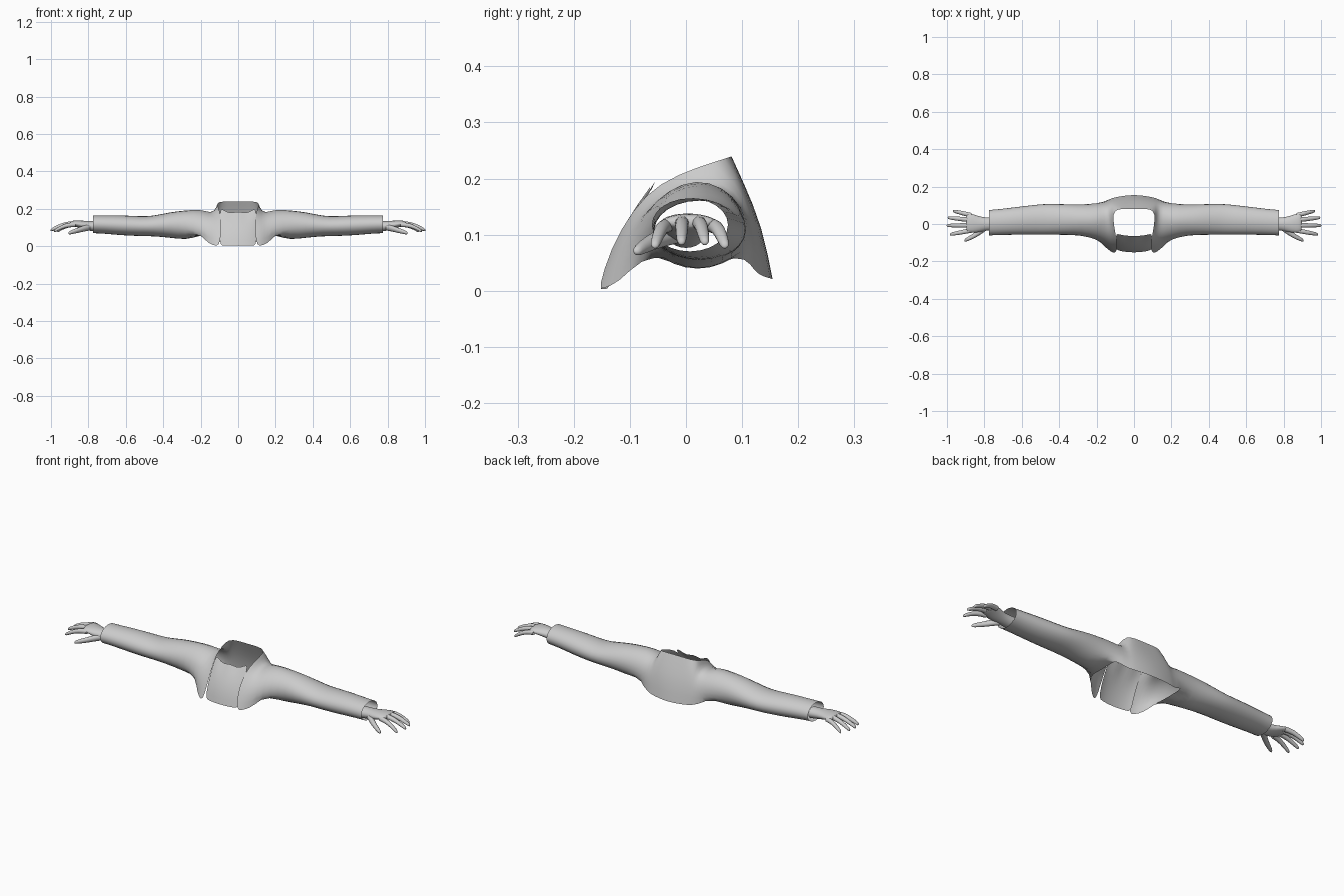
import bpy, bmesh, math

if "Cube" in bpy.data.objects:
    bpy.data.objects.remove(bpy.data.objects["Cube"])

grey = bpy.data.materials.new("light grey")
grey.diffuse_color = (0.6, 0.6, 0.6, 1)
grey.use_nodes = True
grey.node_tree.nodes["Principled BSDF"].inputs["Base Color"].default_value = grey.diffuse_color


def finish(name, bm, subdiv=1):
    """Turn a half model into a mirrored, smooth object."""
    bmesh.ops.recalc_face_normals(bm, faces=bm.faces)
    me = bpy.data.meshes.new(name)
    bm.to_mesh(me)
    bm.free()
    me.materials.append(grey)
    ob = bpy.data.objects.new(name, me)
    bpy.context.collection.objects.link(ob)
    mir = ob.modifiers.new("Mirror", 'MIRROR')
    mir.use_clip = True
    mir.merge_threshold = 0.0005
    sub = ob.modifiers.new("Smooth", 'SUBSURF')
    sub.levels = sub.render_levels = subdiv
    for p in me.polygons:
        p.use_smooth = True
    return ob


def ellipse(x, y, z, ry, rz, n=12, start=210):
    return [(x, y + ry * math.cos(math.radians(start - 360 * i / n)),
             z + rz * math.sin(math.radians(start - 360 * i / n))) for i in range(n)]


def bridge(bm, a, b, closed):
    n = len(a)
    for i in range(n if closed else n - 1):
        j = (i + 1) % n
        bm.faces.new((a[i], a[j], b[j], b[i]))


# Jacket: sections run from the front hem over the shoulder to the back hem
bm = bmesh.new()


def add(pts):
    return [bm.verts.new(p) for p in pts]


def section(x, pts):
    return add([(x, y, z) for y, z in pts])


back_mid = section(0, [(.08, .24), (.102, .195), (.137, .115), (.156, .02)])
back_side = section(.06, [(.082, .24), (.102, .193), (.134, .115), (.151, .022)])
edge = add([(.10, -.157, 0), (.09, -.135, .075), (.092, -.095, .145), (.10, -.048, .193),
            (.112, .025, .222), (.108, .075, .237), (.11, .10, .185), (.11, .128, .11),
            (.11, .14, .025)])
yoke = section(.125, [(-.148, .005), (-.128, .075), (-.09, .135), (-.045, .17), (.022, .19),
                      (.07, .185), (.102, .16), (.125, .10), (.135, .027)])
shoulder = section(.155, [(-.122, .012), (-.112, .075), (-.08, .132), (-.04, .167), (.02, .185),
                          (.068, .178), (.1, .15), (.12, .10), (.122, .035)])
armpit = section(.2, [(-.078, .06), (-.085, .1), (-.07, .145), (-.035, .18), (.015, .204),
                      (.065, .188), (.1, .152), (.114, .105), (.107, .06),
                      (.07, .058), (.015, .056), (-.04, .058)])
bridge(bm, back_mid, back_side, False)
bridge(bm, back_side, edge[5:], False)
for a, b in ((edge, yoke), (yoke, shoulder), (shoulder, armpit[:9])):
    bridge(bm, a, b, False)

# Sleeve: closed rings out to the open cuff (x, front, back, bottom, top)
prev = armpit
for x, y0, y1, z0, z1 in [(.28, -.064, .107, .030, .195), (.36, -.062, .109, .043, .186),
                          (.46, -.06, .112, .052, .163), (.52, -.06, .107, .052, .162),
                          (.62, -.06, .095, .056, .168), (.72, -.062, .082, .066, .167),
                          (.775, -.064, .078, .068, .167)]:
    ring = add(ellipse(x, (y0 + y1) / 2, (z0 + z1) / 2, (y1 - y0) / 2, (z1 - z0) / 2))
    bridge(bm, prev, ring, True)
    prev = ring
finish("jacket", bm)

# Shirt panel filling the open jacket front, with a wavy upper edge
bm = bmesh.new()
rows = [(-.152, .003), (-.138, .06), (-.108, .125), (-.065, .185)]
cols = [(0, 0, .005), (.04, .002, -.012), (.075, .008, .008), (.097, .016, .02)]
prev = None
for k, (y, z) in enumerate(rows):
    row = add([(x, y + dy, z + (dz if k == 3 else 0)) for x, dy, dz in cols])
    if prev:
        bridge(bm, prev, row, False)
    prev = row
finish("shirt_front", bm)


# Hands: palm, four fingers and a thumb as tapered tubes
def tube(name, rings, n=8):
    global bm
    bm = bmesh.new()
    prev = None
    for r in rings:
        ring = add(ellipse(*r, n=n))
        if prev:
            bridge(bm, prev, ring, True)
        prev = ring
    bm.faces.new(prev)
    finish(name, bm)


tube("palm", [(.75, .0, .105, .037, .03), (.79, .0, .108, .035, .027), (.83, -.002, .114, .045, .024),
              (.865, .004, .121, .053, .018), (.89, .006, .123, .05, .014), (.898, .006, .122, .04, .008)], 12)

fingers = {"index_finger": (-.034, -.056, .985, .116), "middle_finger": (-.007, -.008, 1.003, .122),
           "ring_finger": (.021, .034, .997, .122), "little_finger": (.046, .070, .968, .116)}
for name, (ya, yb, tip, z) in fingers.items():
    root, rings = .868, []
    for t, drop, r in [(0, 0, .014), (.35, .002, .0135), (.65, .014, .012), (.92, .031, .010), (1, .037, .006)]:
        rings.append((root + (tip - root) * t, ya + (yb - ya) * t, z - drop, r, r))
    tube(name, rings)

tube("thumb", [(.79, -.015, .103, .022, .02), (.825, -.042, .095, .02, .018), (.86, -.066, .084, .015, .015),
               (.895, -.083, .074, .012, .012), (.908, -.089, .069, .007, .007)])
